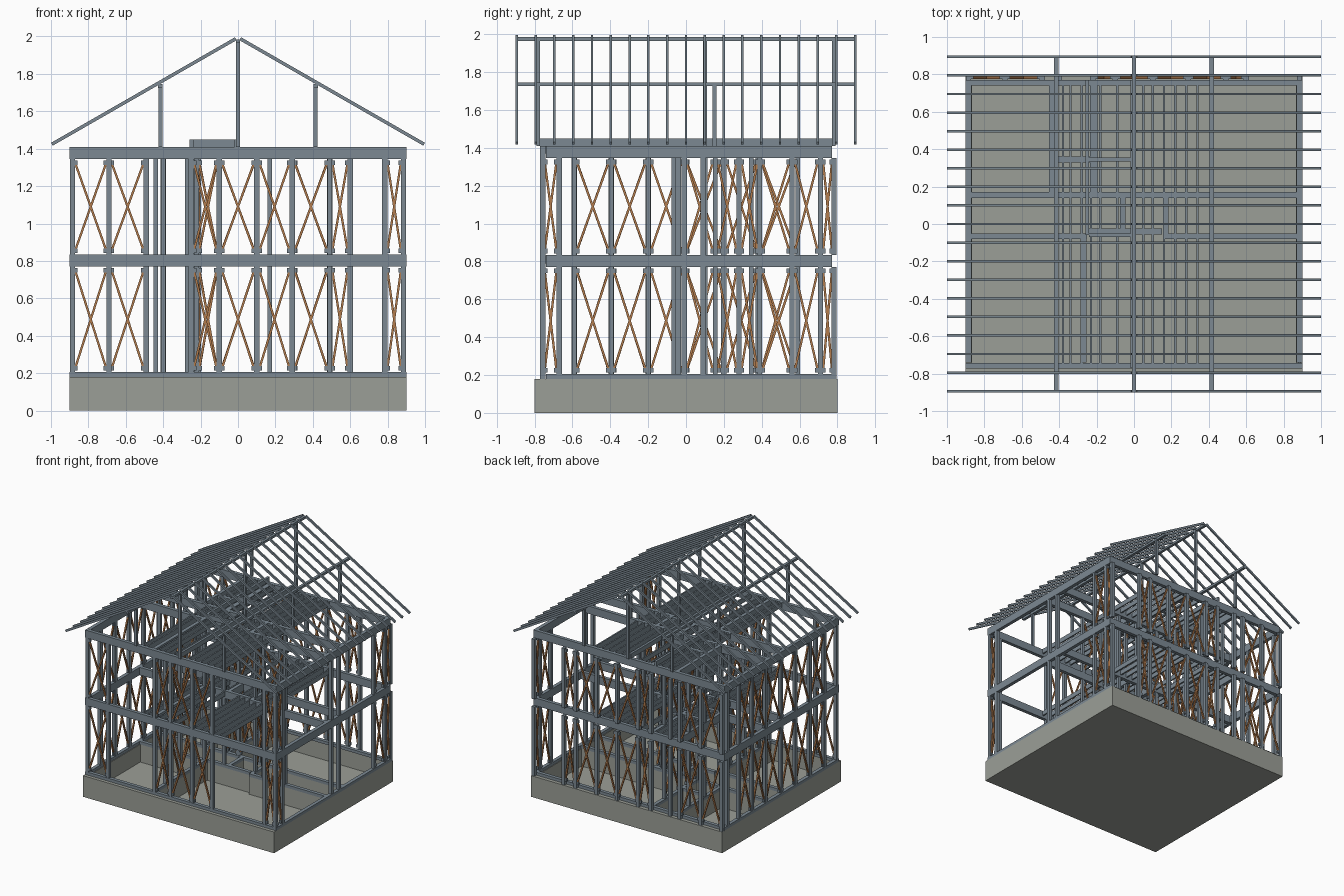
import bpy, bmesh
from mathutils import Vector, Matrix

if "Cube" in bpy.data.objects:
    bpy.data.objects.remove(bpy.data.objects["Cube"])


def material(name, rgb):
    m = bpy.data.materials.new(name)
    m.diffuse_color = (*rgb, 1)
    m.use_nodes = True
    m.node_tree.nodes["Principled BSDF"].inputs["Base Color"].default_value = m.diffuse_color
    return m


STEEL = material("steel_blue_grey", (0.20, 0.25, 0.29))
CONCRETE = material("concrete", (0.33, 0.345, 0.31))
WOOD = material("brace_orange", (0.45, 0.20, 0.075))
parts = {}


def get(name, mat):
    if name not in parts:
        parts[name] = (bmesh.new(), mat)
    return parts[name][0]


def box(name, x0, x1, y0, y1, z0, z1, mat=STEEL):
    c = Vector((x0 + x1, y0 + y1, z0 + z1)) / 2
    m = Matrix.Translation(c) @ Matrix.Diagonal((x1 - x0, y1 - y0, z1 - z0, 1))
    bmesh.ops.create_cube(get(name, mat), size=1, matrix=m)


def bar(name, p, q, w, h, mat=STEEL):
    # straight member from p to q; w is horizontal width, h is depth
    p, q = Vector(p), Vector(q)
    d = (q - p).normalized()
    side = d.cross(Vector((0, 0, 1))).normalized()
    up = side.cross(d)
    r = Matrix((side, d, up)).transposed().to_4x4()
    m = Matrix.Translation((p + q) / 2) @ r @ Matrix.Diagonal((w, (q - p).length, h, 1))
    bmesh.ops.create_cube(get(name, mat), size=1, matrix=m)


FLOORS = ((0.205, 0.77), (0.835, 1.345))


def run(name, axis, at, a, b, z0, z1, w=0.03, mat=STEEL):
    # horizontal member along an axis
    if axis == "x":
        box(name, a, b, at - w / 2, at + w / 2, z0, z1, mat)
    else:
        box(name, at - w / 2, at + w / 2, a, b, z0, z1, mat)


def wall(name, axis, at, a, b, posts, braces, post_at=None, w=0.028):
    run(name + "_sill", axis, at, a, b, 0.18, 0.205)
    run(name + "_floor_beam", axis, at, a, b, 0.77, 0.835)
    run(name + "_top_beam", axis, at, a, b, 1.345, 1.41)
    pa = at if post_at is None else post_at
    place = (lambda t: (t, pa)) if axis == "x" else (lambda t: (pa, t))
    for z0, z1 in FLOORS:
        for t in posts:
            x, y = place(t)
            box(name + "_posts", x - w / 2, x + w / 2, y - w / 2, y + w / 2,
                0.18 if z0 < 0.3 else z0, z1)
        for s, e in braces:
            s, e = s + w / 2, e - w / 2
            lo, hi = z0 + 0.02, z1 - 0.02
            for u, v in ((s, e), (e, s)):
                bar(name + "_braces", (*place(u), lo), (*place(v), hi), 0.012, 0.012, WOOD)
            # small fixing plates at the brace ends
            for t in (s + 0.006, e - 0.006):
                x, y = place(t)
                for z in (lo, hi):
                    box(name + "_plates", x - 0.008, x + 0.008, y - 0.008, y + 0.008, z - 0.012, z + 0.012)


def pairs(seq):
    return list(zip(seq, seq[1:]))


# concrete tray: slab plus perimeter walls
box("foundation_slab", -0.9, 0.9, -0.8, 0.8, 0, 0.03, CONCRETE)
for s in (-1, 1):
    run("foundation_walls", "x", s * 0.7825, -0.9, 0.9, 0.03, 0.18, 0.035, CONCRETE)
    run("foundation_walls", "y", s * 0.8825, -0.765, 0.765, 0.03, 0.18, 0.035, CONCRETE)

# outer walls
wall("front_wall", "x", -0.757, -0.9, 0.9,
     [-0.885, -0.69, -0.25, -0.1, 0.1, 0.29, 0.785, 0.885],
     [(-0.885, -0.69), (-0.25, -0.1), (-0.1, 0.1), (0.1, 0.29), (0.785, 0.885)])
wall("back_wall", "x", 0.755, -0.9, 0.9,
     [-0.885, -0.69, -0.49, -0.4, -0.22, -0.1, 0.1, 0.29, 0.49, 0.6, 0.885],
     [(-0.885, -0.69), (-0.69, -0.49), (-0.22, -0.1), (-0.1, 0.1), (0.1, 0.29), (0.29, 0.49), (0.49, 0.6)],
     post_at=0.782)
wall("right_wall", "y", 0.885, -0.74, 0.74,
     [-0.67, -0.01, 0.09, 0.56, 0.71],
     [(-0.76, -0.67), (0.56, 0.71), (0.71, 0.785)])
left = [-0.757, -0.59, -0.395, -0.2, -0.01, 0.2, 0.385, 0.56, 0.71]
wall("left_wall", "y", -0.885, -0.74, 0.74, left[1:], pairs(left)[1:7])

# inner walls, each on its own concrete strip
INNER = (
    ("cross_wall", "x", 0.155, -0.87, 0.87, [-0.44, -0.22, -0.1, 0.1, 0.29], [(-0.22, -0.1), (-0.1, 0.1)]),
    ("left_room_wall", "x", -0.065, -0.87, -0.25, [-0.69, -0.27], []),
    ("right_room_wall", "x", -0.065, 0.16, 0.87, [0.29, 0.49], [(0.29, 0.49)]),
    ("back_left_wall", "y", -0.44, 0.17, 0.74, [0.38, 0.59], []),
    ("front_hall_wall", "y", -0.27, -0.74, -0.08, [-0.59, -0.395, -0.2], [(-0.59, -0.395), (-0.395, -0.2)]),
    ("back_hall_wall", "y", -0.21, 0.17, 0.74, [0.28, 0.39, 0.59], [(0.155, 0.28), (0.28, 0.39), (0.39, 0.59)]),
    ("stair_wall", "y", 0.17, -0.05, 0.14, [-0.01, 0.1], [(-0.01, 0.155)]),
    ("closet_wall", "x", 0.345, -0.425, -0.225, [-0.4], []),
    ("hall_wall", "x", -0.04, -0.25, 0.15, [-0.1], []),
    ("small_room_wall", "y", -0.06, -0.025, 0.14, [], []),
)
for name, axis, at, a, b, posts, braces in INNER:
    run("inner_foundation_walls", axis, at, a, b, 0.03, 0.18, 0.03, CONCRETE)
    wall(name, axis, at, a, b, posts, braces, w=0.025)

# floor and ceiling joists through the middle bay
for x in (-0.38, -0.34, -0.28, -0.23, -0.18, -0.09, 0.05, 0.1, 0.16, 0.22, 0.28, 0.34):
    run("floor_joists", "y", x, -0.77, 0.77, 0.79, 0.83, 0.012)
    run("ceiling_joists", "y", x, -0.77, 0.77, 1.37, 1.41, 0.012)

# attic bearers above the top beams
run("attic_bearers", "y", -0.01, -0.77, 0.77, 1.41, 1.45, 0.02)
run("attic_bearers", "y", -0.25, -0.06, 0.77, 1.41, 1.45, 0.02)
for y in (-0.06, 0.345):
    run("attic_bearers", "x", y, -0.24, -0.02, 1.41, 1.45, 0.02)

# ridge, purlins and the posts that carry them
run("ridge_beam", "y", 0, -0.9, 0.9, 1.965, 1.985, 0.022)
for y in (-0.78, 0.1, 0.78):
    box("ridge_posts", -0.01, 0.01, y - 0.01, y + 0.01, 1.41, 1.965)
for s in (-1, 1):
    run("purlins", "y", s * 0.415, -0.9, 0.9, 1.725, 1.745, 0.024)
    for y in (-0.78, 0.15, 0.78):
        box("purlin_posts", s * 0.415 - 0.01, s * 0.415 + 0.01, y - 0.01, y + 0.01, 1.41, 1.73)
    # rafters
    for i in range(19):
        y = (-0.9 + 0.1 * i) * 0.993
        bar("rafters", (s * 0.995, y, 1.424), (s * 0.012, y, 1.988), 0.013, 0.018)

for name, (bm, mat) in parts.items():
    bmesh.ops.recalc_face_normals(bm, faces=bm.faces)
    me = bpy.data.meshes.new(name)
    bm.to_mesh(me)
    bm.free()
    me.materials.append(mat)
    bpy.context.collection.objects.link(bpy.data.objects.new(name, me))
